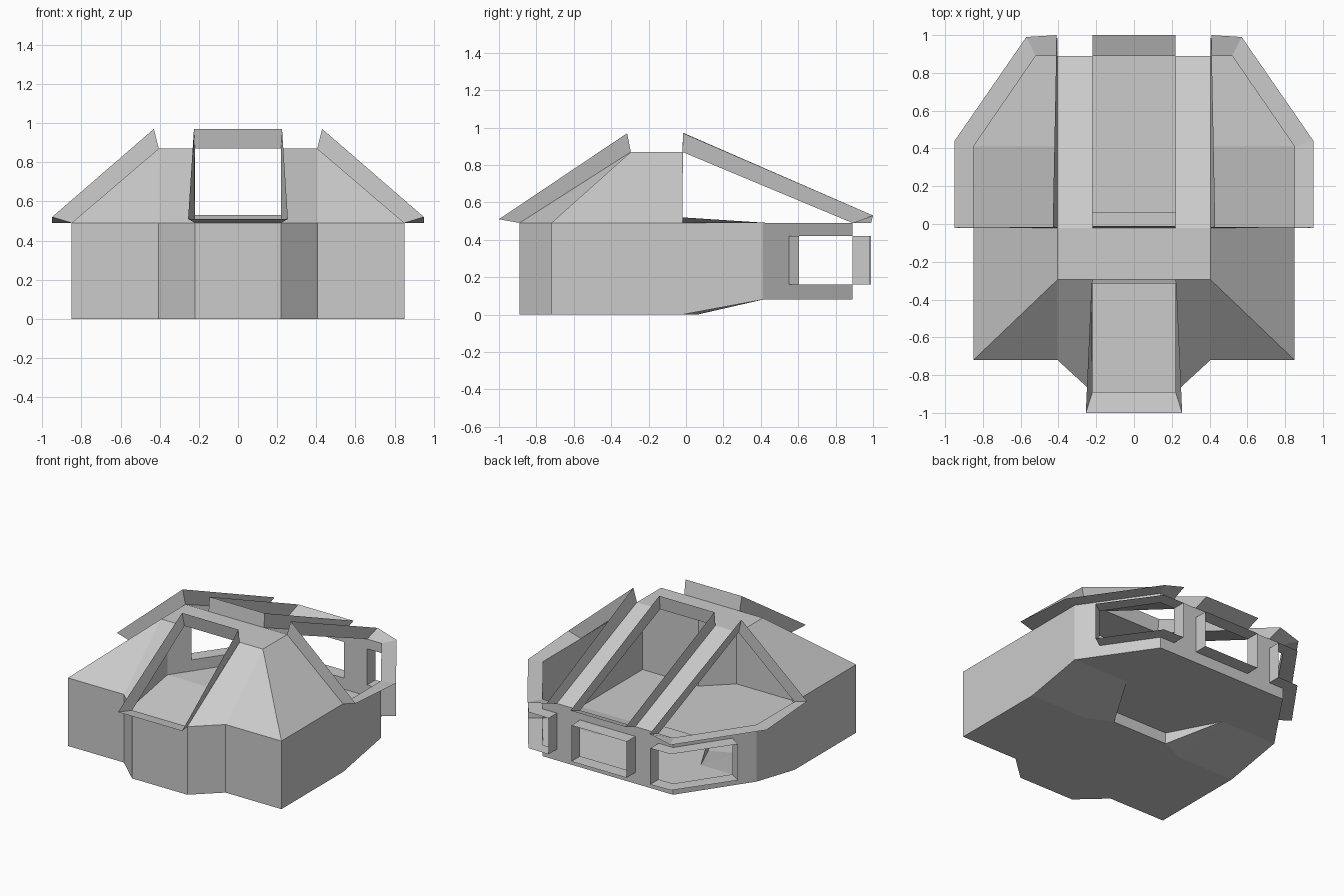
import bpy

if "Cube" in bpy.data.objects:
    bpy.data.objects.remove(bpy.data.objects["Cube"])

# Key levels and stations (right half; the left is mirrored)
IN, RIB, OUT = 0.22, 0.405, 0.85        # window edge, rib edge, hull side
SILL, ROOF, DECK = 0.49, 0.87, 0.08     # shoulder line, roof, raised rear floor
WB, WT = 0.16, 0.42                     # lower rear windows
FRONT, REAR, MID, BRK = -0.89, 0.89, -0.02, 0.41
CORNER = (0.52, REAR)
CUT = (0.754, 0.55)                     # end of corner window on slanted wall


def part(name, faces, mirror=True):
    """Make one skin object from polygons, welded and mirrored across x = 0."""
    verts, polys = [], []
    for f in faces:
        polys.append(list(range(len(verts), len(verts) + len(f))))
        verts += f
    me = bpy.data.meshes.new(name)
    me.from_pydata(verts, [], polys)
    ob = bpy.data.objects.new(name, me)
    bpy.context.collection.objects.link(ob)
    if mirror:
        m = ob.modifiers.new("mirror", 'MIRROR')
        m.use_clip = True
    w = ob.modifiers.new("weld", 'WELD')
    w.merge_threshold = 0.0005
    return ob


def wall(path, z0, z1):
    """Upright panels along a plan path."""
    return [[(*a, z0), (*b, z0), (*b, z1), (*a, z1)] for a, b in zip(path, path[1:])]


def flange(name, base, tip, mirror=True):
    """Closed lip running around an opening."""
    n = len(base)
    return part(name, [[base[i], base[(i + 1) % n], tip[(i + 1) % n], tip[i]]
                       for i in range(n)], mirror)


# Lower hull walls, with the rear side edge rising to the deck
plan = [(0, FRONT), (IN, FRONT), (RIB, -0.72), (OUT, -0.72), (OUT, MID)]
part("hull_wall", wall(plan, 0, SILL) + [
    [(OUT, MID, 0), (OUT, BRK, DECK), (OUT, BRK, SILL), (OUT, MID, SILL)]])

# Rear band: slanted panel, strips above and below the windows, posts
around = [(0, REAR), (IN, REAR), (RIB, REAR), CORNER, CUT]
part("rear_wall",
     wall(around, DECK, WB) + wall(around, WT, SILL)
     + wall([(IN, REAR), (RIB, REAR)], WB, WT)
     + wall([CUT, (OUT, BRK)], DECK, SILL))

# Floor: flat front, side ramps, central recess, raised rear deck
toe, heel = (IN, 0.06, 0), (RIB, BRK, DECK)
toe_up = (IN, 0.06, DECK)
part("floor", [
    [(0, FRONT, 0), (IN, FRONT, 0), (RIB, -0.72, 0), (RIB, MID, 0), toe, (0, 0.06, 0)],
    [(RIB, -0.72, 0), (OUT, -0.72, 0), (OUT, MID, 0), (RIB, MID, 0)],
    [(RIB, MID, 0), (OUT, MID, 0), (OUT, BRK, DECK), heel],
    [(RIB, MID, 0), heel, toe],
    [(0, 0.06, 0), toe, toe_up, (0, 0.06, DECK)],
    [toe, heel, toe_up],
    [(0, 0.06, DECK), toe_up, heel, (0, BRK, DECK)],
    [(0, BRK, DECK), heel, (OUT, BRK, DECK), (*CORNER, DECK), (0, REAR, DECK)]])

# Roof plate and the ribs sloping to the back
RF = -0.295
peak = (RIB, RF, ROOF)
part("roof", [
    [(0, RF, ROOF), (IN, RF, ROOF), (IN, MID, ROOF), (0, MID, ROOF)],
    [(IN, RF, ROOF), peak, (RIB, MID, ROOF), (IN, MID, ROOF)],
    [(IN, MID, ROOF), (RIB, MID, ROOF), (RIB, REAR, SILL), (IN, REAR, SILL)]])

# Sloped front and side shoulders
part("shoulder", [
    [(IN, RF, ROOF), (IN, FRONT, SILL), (RIB, -0.72, SILL), peak],
    [peak, (RIB, -0.72, SILL), (OUT, -0.72, SILL)],
    [peak, (OUT, -0.72, SILL), (OUT, RF, SILL)],
    [peak, (OUT, RF, SILL), (OUT, MID, SILL), (RIB, MID, ROOF)]])

# Window lips
flange("front_window_lip",
       [(-IN, RF, ROOF), (IN, RF, ROOF), (IN, FRONT, SILL), (-IN, FRONT, SILL)],
       [(-.225, -.315, .97), (.225, -.315, .97), (.255, -1, .51), (-.255, -1, .51)], False)
flange("rear_roof_window_lip",
       [(-IN, MID, ROOF), (IN, MID, ROOF), (IN, REAR, SILL), (-IN, REAR, SILL)],
       [(-IN, -.01, .97), (IN, -.01, .97), (IN, 1, .53), (-IN, 1, .53)], False)
flange("side_roof_window_lip",
       [(RIB, MID, ROOF), (OUT, MID, SILL), (OUT, BRK, SILL), (*CORNER, SILL), (RIB, REAR, SILL)],
       [(.43, -.015, .97), (.95, MID, .52), (.95, .44, .49), (.57, .99, .49), (.41, 1, .53)])
flange("rear_window_lip",
       [(-IN, REAR, WB), (IN, REAR, WB), (IN, REAR, WT), (-IN, REAR, WT)],
       [(-IN, .99, WB), (IN, .99, WB), (IN, .99, WT), (-IN, .99, WT)], False)
inner = [(RIB, REAR), CORNER, CUT]
outer = [(RIB, .985), (.568, .982), (.836, .605)]
loop = lambda p: [(*q, WB) for q in p] + [(*q, WT) for q in reversed(p)]
flange("corner_window_lip", loop(inner), loop(outer))
